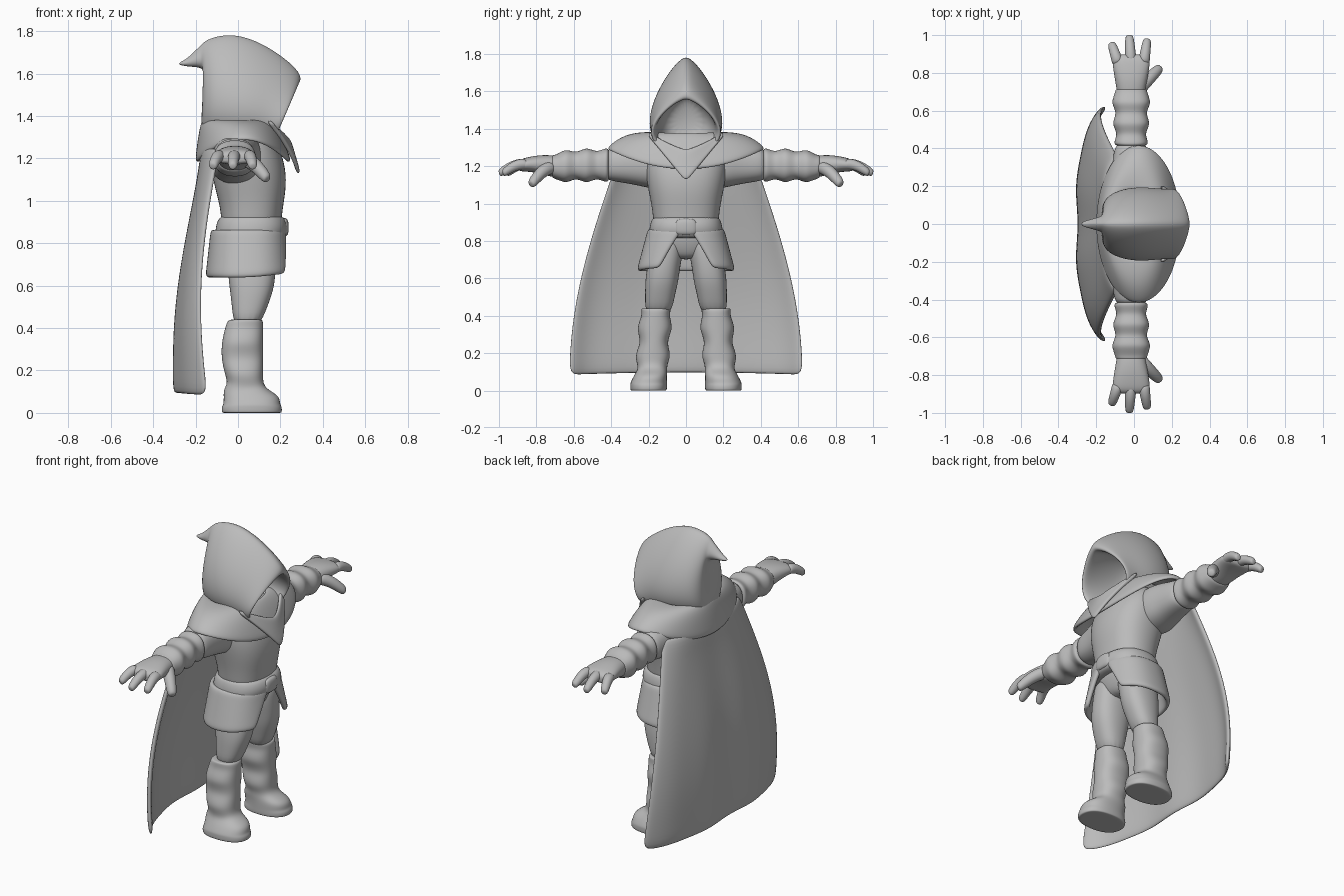
import bpy, bmesh
from math import sin, cos, asin, pi, tau
from mathutils import Vector

if "Cube" in bpy.data.objects:
    bpy.data.objects.remove(bpy.data.objects["Cube"])

colour = (0.5, 0.5, 0.5, 1)
grey = bpy.data.materials.new("plain grey")
grey.use_nodes = True
grey.diffuse_color = colour
grey.node_tree.nodes["Principled BSDF"].inputs["Base Color"].default_value = colour


def finish(name, bm, thickness=0):
    """Turn a bmesh into a smooth, optionally thickened, object."""
    bmesh.ops.remove_doubles(bm, verts=bm.verts, dist=0.0001)
    bmesh.ops.recalc_face_normals(bm, faces=bm.faces)
    mesh = bpy.data.meshes.new(name)
    bm.to_mesh(mesh)
    bm.free()
    mesh.materials.append(grey)
    mesh.polygons.foreach_set("use_smooth", [True] * len(mesh.polygons))
    obj = bpy.data.objects.new(name, mesh)
    bpy.context.collection.objects.link(obj)
    if thickness:
        solid = obj.modifiers.new("thickness", "SOLIDIFY")
        solid.thickness, solid.offset = thickness, 0
    sub = obj.modifiers.new("smooth", "SUBSURF")
    sub.levels = sub.render_levels = 2


def loft(name, rings):
    """Closed body through a list of point rings."""
    bm = bmesh.new()
    loops = [[bm.verts.new(point) for point in ring] for ring in rings]
    count = len(loops[0])
    for lower, upper in zip(loops, loops[1:]):
        for i in range(count):
            j = (i + 1) % count
            bm.faces.new((lower[i], lower[j], upper[j], upper[i]))
    bm.faces.new(loops[0])
    bm.faces.new(loops[-1])
    finish(name, bm)


def sheet(name, place, columns, rows, thickness):
    """Cloth sheet; place(u, v) gives a point for u and v in 0..1."""
    bm = bmesh.new()
    grid = [[bm.verts.new(place(i / columns, j / rows)) for i in range(columns + 1)]
            for j in range(rows + 1)]
    for lower, upper in zip(grid, grid[1:]):
        for i in range(columns):
            bm.faces.new((lower[i], lower[i + 1], upper[i + 1], upper[i]))
    finish(name, bm, thickness)


def soft(value, power=0.85):
    return abs(value) ** power * (1 if value > 0 else -1)


def oval(low, high, centre, half, count=16):
    """Boxy oval: extents along one axis, centre and half width along the other."""
    for i in range(count):
        angle = tau * i / count
        yield ((low + high) / 2 + (high - low) / 2 * soft(cos(angle)),
               centre + half * soft(sin(angle)))


def upright(name, rows, side=1):
    """Rows of height, back, front, half width and sideways centre."""
    loft(name, [[(x, y * side, z) for x, y in oval(back, front, centre, half)]
                for z, back, front, half, centre in rows])


def middle(rows):
    return [(*row, 0) for row in rows]


def sideways(name, rows, side):
    """Rows of reach, half depth, bottom and top along the arm."""
    loft(name, [[(x, reach * side, z) for z, x in oval(bottom, top, -.015, half)]
                for reach, half, bottom, top in rows])


def finger(name, root, tip, radius, side):
    """Tapered, slightly arched finger with a rounded end."""
    root, tip = Vector(root), Vector(tip)
    turn = (tip - root).to_track_quat('Z', 'Y')
    rings = []
    for t in (0, .3, .6, .95, 1):
        centre = root.lerp(tip, t) + Vector((0, 0, .02 * sin(pi * t)))
        size = radius * (1 - .3 * t) * (.5 if t == 1 else 1)
        ring = [centre + turn @ Vector((cos(i * pi / 4), sin(i * pi / 4), 0)) * size for i in range(8)]
        rings.append([(x, y * side, z) for x, y, z in ring])
    loft(name, rings)


# Torso, belt, buckle and hips
upright("torso", middle([
    (.8, -.08, .2, .17), (.95, -.08, .21, .18), (1.05, -.11, .23, .2),
    (1.15, -.13, .23, .22), (1.25, -.15, .2, .23), (1.33, -.13, .15, .2), (1.37, -.1, .1, .12)]))
upright("belt", middle([
    (.81, -.09, .21, .18), (.83, -.11, .23, .2), (.87, -.11, .24, .2),
    (.91, -.1, .23, .19), (.94, -.07, .2, .17)]))
upright("buckle", middle([(.83, .2, .23, .05), (.85, .2, .24, .06), (.9, .2, .24, .06), (.92, .2, .23, .04)]))
upright("hips", middle([(.7, 0, .13, .07), (.74, -.05, .16, .14), (.8, -.07, .18, .18), (.86, -.07, .19, .18)]))


# Tunic skirt, split at the front
def skirt(u, v):
    width = .19 + .06 * v
    gap = asin((.01 + .12 * v) / width)
    angle = gap + (tau - 2 * gap) * u
    corner = .02 * max(0, cos(angle)) * v
    return (.05 + (.165 + .025 * v) * soft(cos(angle)), width * soft(sin(angle)), .865 - .228 * v + corner)


sheet("tunic_skirt", skirt, 24, 5, .03)

# Limb profiles; the boot shaft and the bracer swell in soft wraps
leg = [(.4, -.02, .1, .07, .15), (.5, -.03, .14, .08, .14), (.58, -.04, .17, .09, .13),
       (.66, -.05, .18, .09, .12), (.76, -.05, .18, .09, .1), (.84, -.04, .17, .07, .1)]
boot = [(0, -.07, .2, .09, .2), (0, -.08, .21, .1, .2), (.03, -.08, .21, .1, .2),
        (.04, -.07, .2, .1, .2), (.08, -.07, .2, .09, .19), (.11, -.07, .14, .08, .18)]
for i in range(9):
    t = i / 8
    swell = sin(pi * t)
    boot.append((.14 + .3 * t, -.05 - .03 * swell, .12, .085 + .01 * cos(tau * (2 * t - .3)), .18 - .02 * t))
boot.append((.44, -.02, .1, .07, .16))

sleeve = [(.1, .12, 1.07, 1.33), (.2, .13, 1.08, 1.34), (.28, .11, 1.1, 1.33),
          (.34, .1, 1.11, 1.31), (.4, .09, 1.12, 1.3), (.43, .07, 1.13, 1.28)]
bracer = [(.41, .06, 1.13, 1.28)]
for i in range(11):
    t = i / 10
    wrap = .01 * cos(tau * 2.5 * t)
    bracer.append((.42 + .28 * t, .085 + .012 * t + wrap, 1.12 - wrap, 1.29 - .02 * t ** 3 + wrap))
bracer.append((.72, .08, 1.14, 1.26))
bracer.append((.71, .05, 1.17, 1.23))
palm = [(.66, .07, 1.14, 1.25), (.72, .08, 1.14, 1.26), (.78, .09, 1.16, 1.26),
        (.84, .1, 1.17, 1.25), (.88, .1, 1.17, 1.24), (.9, .07, 1.18, 1.22)]

for side, label in ((1, "left"), (-1, "right")):
    upright(label + "_leg", leg, side)
    upright(label + "_boot", boot, side)
    sideways(label + "_sleeve", sleeve, side)
    sideways(label + "_bracer", bracer, side)
    sideways(label + "_palm", palm, side)
    # Three fingers and a thumb
    for part, root, tip, reach in (("outer", -.08, -.12, .96), ("middle", -.015, -.025, 1), ("index", .05, .07, .98)):
        finger(f"{label}_{part}_finger", (root, .84, 1.21), (tip, reach, 1.16), .035, side)
    finger(label + "_thumb", (.02, .71, 1.2), (.14, .83, 1.1), .042, side)


# Hood with hollow face opening and a drooping tail:
# top x and z, bottom x and z, half width
hood_rows = [
    (-.06, 1.55, -.08, 1.36, .07), (.02, 1.6, -.04, 1.33, .13), (.2, 1.58, .1, 1.3, .15),
    (.28, 1.55, .17, 1.28, .16), (.3, 1.57, .17, 1.27, .18), (.29, 1.61, .12, 1.26, .18),
    (.23, 1.67, .07, 1.26, .18), (.11, 1.75, 0, 1.26, .19), (-.01, 1.79, -.08, 1.27, .18),
    (-.1, 1.78, -.16, 1.29, .15), (-.15, 1.76, -.18, 1.33, .1), (-.17, 1.74, -.16, 1.53, .05),
    (-.2, 1.71, -.15, 1.63, .04), (-.24, 1.67, -.22, 1.63, .025), (-.28, 1.65, -.28, 1.64, .01)]
hood = []
for top_x, top_z, low_x, low_z, width in hood_rows:
    top, low = Vector((top_x, 0, top_z)), Vector((low_x, 0, low_z))
    ring = []
    for i in range(20):
        angle = tau * i / 20
        gable = soft(sin(angle), 1.25 if cos(angle) > 0 else 1)
        across = width * gable * (1 - 2 * width * cos(angle))
        ring.append((top + low) / 2 + (top - low) / 2 * cos(angle) + Vector((0, across, 0)))
    hood.append(ring)
loft("hood", hood)


# Shoulder mantle, puffed over the shoulders
def mantle(u, v):
    angle = tau * u
    flank = sin(angle) ** 2
    return (-.01 + .035 * v + (.15 + .068 * v) * cos(angle), (.18 + .24 * v) * sin(angle),
            1.37 - (.19 - .11 * flank) * v ** (1.5 + 1.5 * flank))


sheet("shoulder_mantle", mantle, 24, 6, .024)


# Pointed scarf under the face opening
def scarf(u, v):
    across = 2 * u - 1
    away = abs(across)
    high, low = 1.29 + .09 * away ** 1.3, 1.115 + .245 * away
    return (.24 - .1 * away ** 1.5 + (.05 - .03 * away) * v, .2 * across, high + (low - high) * v)


sheet("pointed_scarf", scarf, 12, 3, .02)


# Long cape, bowed backward with soft folds
def cape(u, v):
    across = 2 * u - 1
    back = -.16 - .13 * sin(min(1, v * 1.2) * pi / 2) ** 1.3
    edge = -.09 - .075 * sin(pi * v * .85) - .015 * v
    fold = .006 * v * cos(across * 10)
    width = .36 + .265 * sin(v * pi / 2)
    return (back + (edge - back) * abs(across) ** 4 + fold, across * width,
            1.25 - 1.17 * v + .012 * v * (1 - across ** 2))


sheet("cape", cape, 20, 10, .027)
